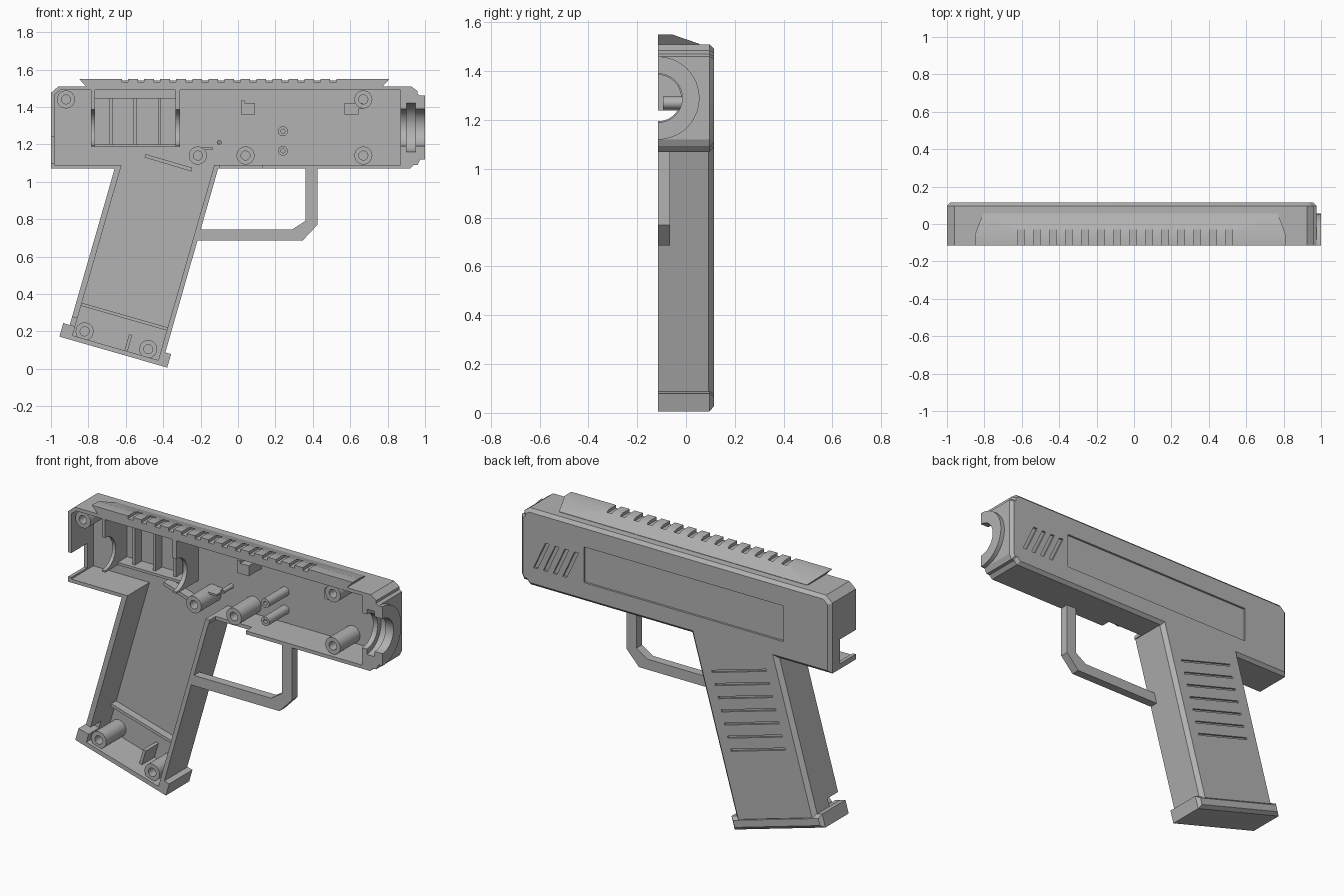
import bpy, bmesh, math
from mathutils import Vector

old = bpy.data.objects.get("Cube")
if old:
    bpy.data.objects.remove(old, do_unlink=True)

grey = bpy.data.materials.new("plain grey")
grey.use_nodes = True
grey.diffuse_color = (0.45, 0.45, 0.45, 1)
grey.node_tree.nodes["Principled BSDF"].inputs["Base Color"].default_value = (0.45, 0.45, 0.45, 1)

FRONT, BACK, FLOOR = -0.115, 0.115, 0.085   # open side, outer face, cavity floor
BORE_Z = 1.29
parts = []


def add(name, bm):
    bmesh.ops.recalc_face_normals(bm, faces=bm.faces)
    mesh = bpy.data.meshes.new(name)
    bm.to_mesh(mesh)
    bm.free()
    ob = bpy.data.objects.new(name, mesh)
    bpy.context.collection.objects.link(ob)
    parts.append(ob)
    return ob


def prism(name, pts, a, b, axis="Y", chamfer=0):
    """Extrude an outline: (x, z) along Y or (y, z) along X."""
    bm = bmesh.new()
    place = (lambda p, d: (p[0], d, p[1])) if axis == "Y" else (lambda p, d: (d, p[0], p[1]))
    face = bm.faces.new([bm.verts.new(place(p, a)) for p in pts])
    ext = bmesh.ops.extrude_face_region(bm, geom=[face])["geom"]
    shift = Vector((0, b - a, 0) if axis == "Y" else (b - a, 0, 0))
    bmesh.ops.translate(bm, vec=shift, verts=[v for v in ext if isinstance(v, bmesh.types.BMVert)])
    if chamfer:
        rim = [e for e in bm.edges if all(abs(v.co.y - b) < 1e-5 for v in e.verts)]
        bmesh.ops.bevel(bm, geom=rim, offset=chamfer, segments=1, affect="EDGES")
    return add(name, bm)


def rect(x0, x1, z0, z1):
    return [(x0, z0), (x1, z0), (x1, z1), (x0, z1)]


def box(name, x0, x1, y0, y1, z0, z1):
    return prism(name, rect(x0, x1, z0, z1), y0, y1)


def disc(r, y=FRONT, start=0, turn=360, n=48):
    step = math.radians(turn) / n
    count = n if turn == 360 else n + 1
    return [(y + r * math.cos(math.radians(start) + i * step),
             BORE_Z + r * math.sin(math.radians(start) + i * step)) for i in range(count)]


def boolean(target, tools, op="DIFFERENCE"):
    for tool in tools:
        mod = target.modifiers.new("cut", "BOOLEAN")
        mod.operation, mod.solver, mod.object = op, "EXACT", tool
        deps = bpy.context.evaluated_depsgraph_get()
        mesh = bpy.data.meshes.new_from_object(target.evaluated_get(deps))
        target.modifiers.clear()
        target.data = mesh
        parts.remove(tool)
        bpy.data.objects.remove(tool, do_unlink=True)


def grip(u, v):
    """Point in the tilted frame of the grip, from its lower rear corner."""
    return (-0.955 + 0.961 * u + 0.276 * v, 0.172 - 0.276 * u + 0.961 * v)


def grip_rect(u0, u1, v0, v1):
    return [grip(u0, v0), grip(u1, v0), grip(u1, v1), grip(u0, v1)]


def post(name, x, z, r, hole, top=-0.095):
    """Hollow screw post rising from the cavity floor."""
    bm = bmesh.new()
    ring = [bm.verts.new((x + r * math.cos(t), top, z + r * math.sin(t)))
            for t in (math.tau * i / 32 for i in range(32))]
    cap = bm.faces.new(ring)
    ext = bmesh.ops.extrude_face_region(bm, geom=[cap], use_keep_orig=True)["geom"]
    bmesh.ops.translate(bm, vec=(0, FLOOR + 0.01 - top, 0),
                        verts=[v for v in ext if isinstance(v, bmesh.types.BMVert)])
    bmesh.ops.recalc_face_normals(bm, faces=bm.faces)
    bmesh.ops.inset_individual(bm, faces=[cap], thickness=r - hole)
    well = bmesh.ops.extrude_discrete_faces(bm, faces=[cap])["faces"][0]
    bmesh.ops.translate(bm, vec=(0, 0.1, 0), verts=well.verts)
    return add(name, bm)


# Outer shell: slide body, grip, grip base and muzzle ring
shell = prism("shell", [(-1, 1.07), (0.92, 1.07), (0.94, 1.09), (0.96, 1.09), (0.975, 1.12),
                        (0.975, 1.46), (0.96, 1.47), (0.96, 1.485), (0.925, 1.51),
                        (-0.96, 1.51), (-1, 1.475)], FRONT, BACK, chamfer=0.018)
boolean(shell, [
    prism("grip", [grip(0.036, 0.04), grip(0.568, 0.04), grip(0.568, 1.233), grip(0.036, 1.08)],
          FRONT, BACK, chamfer=0.022),
    prism("base", grip_rect(0, 0.6, 0, 0.075), FRONT, BACK, chamfer=0.018),
    prism("ring", disc(0.17, start=-90, turn=180), 0.95, 1.0, "X")], "UNION")

# Hollow inside, bore, rear notch, trigger slot and grip notch
boolean(shell, [
    prism("cavity", [(-0.98, 1.09), (0.87, 1.09), (0.87, 1.49), (-0.95, 1.49), (-0.98, 1.465)], -0.2, FLOOR),
    prism("grip_cavity", [grip(0.066, 0.025), grip(0.543, 0.025), grip(0.543, 1.2), grip(0.066, 1.06)],
          -0.2, FLOOR),
    prism("bore", disc(0.1), 0.8, 1.1, "X"),
    prism("bore_groove", disc(0.13), 0.9, 0.95, "X"),
    box("rear_notch", -1.1, -0.97, -0.2, 0.03, 1.1, 1.24),
    box("trigger_slot", -0.1, 0.13, -0.2, -0.06, 1.0, 1.1),
    prism("grip_notch", grip_rect(-0.02, 0.08, 0.076, 0.12), -0.2, -0.02)])

# Outer face details: panel, slanted vents, grip grooves
details = [box("panel", -0.7, 0.57, BACK - 0.012, 0.2, 1.18, 1.385)]
for i in range(4):
    x = 0.84 - 0.062 * i
    details.append(prism("vent", [(x + 0.025, 1.18), (x + 0.05, 1.18), (x - 0.025, 1.34), (x - 0.05, 1.34)],
                         BACK - 0.012, 0.2))
for i in range(7):
    v = 0.445 + 0.073 * i
    details.append(prism("groove", grip_rect(0.125, 0.485, v - 0.006, v + 0.006), BACK - 0.012, 0.2))
boolean(shell, details)

# Top rail with undercut ends and cross slots
rail = prism("top_rail", [(FRONT, 1.505), (FRONT, 1.55), (-0.055, 1.55), (0.055, 1.512), (0.055, 1.505)],
             -0.85, 0.81, "X")
for vert in rail.data.vertices:
    if vert.co.z < 1.53:
        vert.co.x *= 0.95
boolean(rail, [box("slot", x, x + 0.033, -0.2, -0.03, 1.533, 1.6)
               for x in (-0.62 + 0.0856 * i for i in range(14))])

# Trigger guard
prism("trigger_guard", [(0.36, 1.08), (0.36, 0.79), (0.29, 0.745), (-0.215, 0.745), (-0.23, 0.685),
                        (0.345, 0.685), (0.425, 0.77), (0.425, 1.08)], FRONT, -0.065)

# Screw posts and pivot posts
for x, z in [(-0.92, 1.44), (-0.215, 1.14), (0.04, 1.14), (0.67, 1.44), (0.67, 1.14),
             (-0.82, 0.2), (-0.48, 0.105)]:
    post("screw_post", x, z, 0.048, 0.024)
for z in (1.27, 1.165):
    post("pivot_post", 0.24, z, 0.026, 0.011)
post("spring_pin", -0.1, 1.21, 0.013, 0.006, 0.0)

# Cradle: two end plates with half-round seats, shelves and ribs
for x0, x1 in [(-0.785, -0.765), (-0.335, -0.31)]:
    seat = disc(0.095, start=90, turn=-180, n=24)
    prism("cradle_plate", [(FLOOR + 0.005, 1.185), (FLOOR + 0.005, 1.492), (FRONT, 1.492)]
          + seat + [(FRONT, 1.185)], x0, x1, "X")
box("cradle_top", -0.765, -0.335, 0.0, FLOOR + 0.005, 1.445, 1.492)
box("cradle_floor", -0.765, -0.335, 0.0, FLOOR + 0.005, 1.185, 1.2)
for x in (-0.68, -0.55, -0.42):
    box("cradle_rib", x - 0.008, x + 0.008, 0.025, FLOOR + 0.005, 1.19, 1.45)

# Small stepped blocks and ribs on the cavity floor
prism("front_stop", [(0.57, 1.36), (0.645, 1.36), (0.645, 1.39), (0.665, 1.39), (0.665, 1.42),
                     (0.57, 1.42)], -0.03, FLOOR + 0.005)
prism("middle_stop", [(0.015, 1.36), (0.09, 1.36), (0.09, 1.42), (0.035, 1.42), (0.035, 1.435),
                      (0.015, 1.435)], -0.03, FLOOR + 0.005)
prism("sear_rib", [(-0.5, 1.13), (-0.25, 1.055), (-0.245, 1.075), (-0.495, 1.148)], 0.03, FLOOR + 0.005)
box("spring_rib", -0.2, -0.135, 0.0, FLOOR + 0.005, 1.173, 1.183)
prism("grip_rib", grip_rect(0.06, 0.55, 0.19, 0.207), 0.04, FLOOR + 0.005)
prism("base_rib", grip_rect(0.355, 0.372, 0.02, 0.115), -0.03, FLOOR + 0.005)

# One colour, smooth curves with sharp edges
bpy.ops.object.select_all(action="DESELECT")
for ob in parts:
    ob.data.materials.clear()
    ob.data.materials.append(grey)
    ob.select_set(True)
bpy.context.view_layer.objects.active = shell
bpy.ops.object.shade_smooth_by_angle(angle=math.radians(25))
